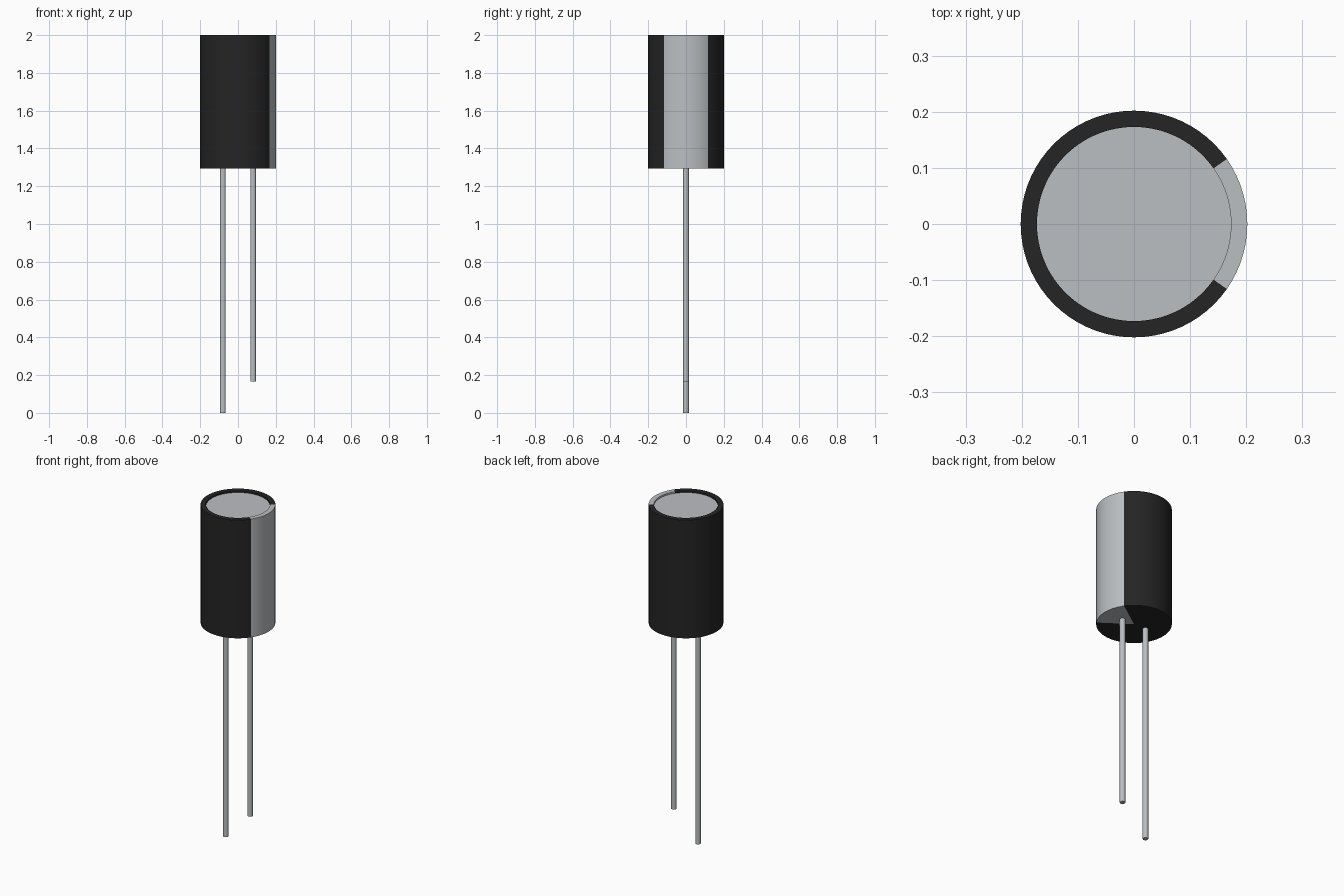
import bpy, bmesh, math
from mathutils import Vector

if "Cube" in bpy.data.objects:
    bpy.data.objects.remove(bpy.data.objects["Cube"], do_unlink=True)

RADIUS, INNER = 0.202, 0.173
BOTTOM, TOP = 1.295, 2.0
STRIPE_ANGLE = math.radians(35)
STEPS = 72


def material(name, rgb):
    mat = bpy.data.materials.new(name)
    mat.use_nodes = True
    mat.diffuse_color = (*rgb, 1)
    mat.node_tree.nodes["Principled BSDF"].inputs["Base Color"].default_value = (*rgb, 1)
    return mat


black = material("black sleeve", (0.018, 0.018, 0.018))
silver = material("silver grey", (0.50, 0.52, 0.54))


def smooth(obj):
    bpy.ops.object.select_all(action="DESELECT")
    obj.select_set(True)
    bpy.context.view_layer.objects.active = obj
    bpy.ops.object.shade_smooth_by_angle(angle=math.radians(30))


def rod(name, radius, x, low, high, sides):
    bpy.ops.mesh.primitive_cylinder_add(
        vertices=sides, radius=radius, depth=high - low, location=(x, 0, (low + high) / 2))
    obj = bpy.context.object
    obj.name = name
    obj.data.materials.append(silver)
    smooth(obj)
    return obj


# Sleeve: a turned profile with a raised rim and a shallow recess on top
profile = [(0, BOTTOM), (RADIUS, BOTTOM), (RADIUS, TOP),
           (INNER, TOP), (INNER, TOP - 0.02), (0, TOP - 0.02)]
bm = bmesh.new()
points = [bm.verts.new((r, 0, z)) for r, z in profile]
edges = [bm.edges.new(pair) for pair in zip(points, points[1:])]
bmesh.ops.spin(bm, geom=points + edges, cent=(0, 0, 0), axis=(0, 0, 1),
               angle=math.tau, steps=STEPS)
bmesh.ops.remove_doubles(bm, verts=bm.verts, dist=0.0001)
bmesh.ops.recalc_face_normals(bm, faces=bm.faces)

# Polarity stripe: every sleeve face within the stripe angle of +x
for face in bm.faces:
    centre = face.calc_center_median()
    if abs(math.atan2(centre.y, centre.x)) < STRIPE_ANGLE:
        face.material_index = 1
mesh = bpy.data.meshes.new("sleeve")
bm.to_mesh(mesh)
bm.free()
sleeve = bpy.data.objects.new("sleeve", mesh)
bpy.context.collection.objects.link(sleeve)
mesh.materials.append(black)
mesh.materials.append(silver)
smooth(sleeve)

# Metal top of the can, sunk just below the rim
rod("can_top", INNER, 0, TOP - 0.022, TOP - 0.01, STEPS)

# Wire leads: the one under the stripe is shorter
rod("long_lead", 0.015, -0.08, 0, BOTTOM + 0.01, 24)
rod("short_lead", 0.015, 0.08, 0.165, BOTTOM + 0.01, 24)
